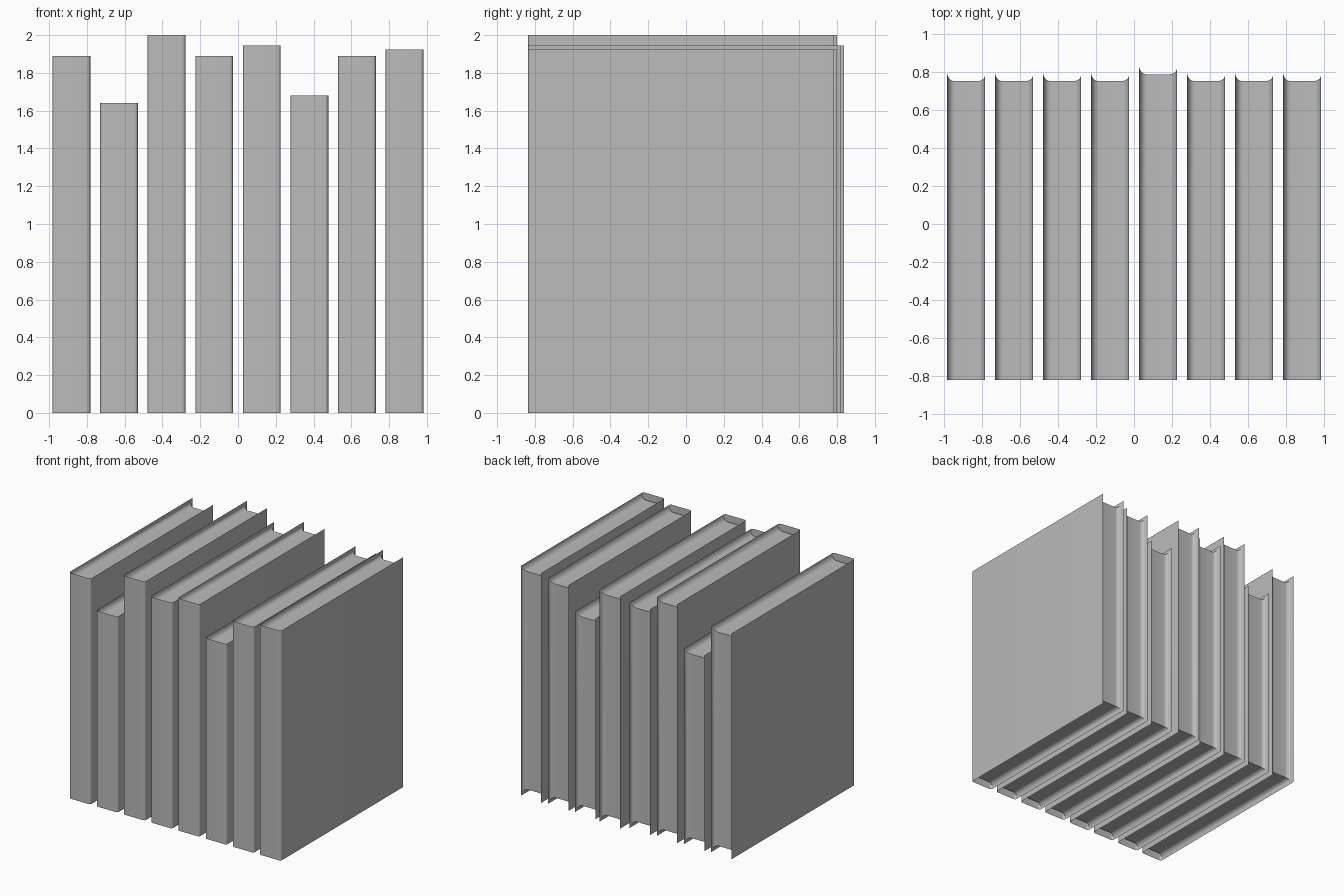
import bpy
import bmesh
import math

cube = bpy.data.objects.get("Cube")
if cube:
    bpy.data.objects.remove(cube, do_unlink=True)

HEIGHTS = [1.89, 1.64, 2.0, 1.89, 1.945, 1.68, 1.89, 1.925]
PITCH = 0.252
HALF = 0.1            # half thickness of a book
FRONT = -0.818        # where the spine curve begins
BULGE = 0.018         # how far the spine stands out
RECESS = 0.05         # how far the pages sit inside the covers
STEPS = 8

grey = bpy.data.materials.new("plain_grey")
grey.use_nodes = True
grey.diffuse_color = (0.5, 0.5, 0.5, 1)
grey.node_tree.nodes["Principled BSDF"].inputs["Base Color"].default_value = (0.5, 0.5, 0.5, 1)


def rounded_profile(radius):
    """Pairs of x and fall: fall is 1 at the covers and eases to 0 in the middle."""
    side = []
    for i in range(STEPS + 1):
        a = math.pi / 2 * i / STEPS
        side.append((-HALF + radius * (1 - math.cos(a)), 1 - math.sin(a)))
    return side + [(-x, f) for x, f in reversed(side)]


def add_strips(bm, rows):
    """Skin neighbouring rows of points with quads."""
    rows = [[bm.verts.new(p) for p in row] for row in rows]
    for r, s in zip(rows, rows[1:]):
        for j in range(len(r) - 1):
            bm.faces.new((r[j], s[j], s[j + 1], r[j + 1]))


def finish(bm, name, x):
    mesh = bpy.data.meshes.new(name)
    bm.to_mesh(mesh)
    bm.free()
    mesh.materials.append(grey)
    obj = bpy.data.objects.new(name, mesh)
    obj.location.x = x
    bpy.context.collection.objects.link(obj)
    bpy.ops.object.select_all(action='DESELECT')
    obj.select_set(True)
    bpy.context.view_layer.objects.active = obj
    bpy.ops.object.shade_smooth_by_angle(angle=math.radians(35))


def build_book(number, height):
    x0 = (number - 4.5) * PITCH
    middle = 0.786 if number == 5 else 0.75
    left_tip, right_tip = middle + RECESS, middle + 0.034

    # Page block: hollowed top, fore edge and bottom
    rows = []
    for x, f in rounded_profile(0.04):
        tip = left_tip if x < 0 else right_tip
        back = middle + (tip - middle) * f
        d = RECESS * (1 - f)
        rows.append([(x, FRONT, height - d), (x, back, height - d),
                     (x, back, d), (x, FRONT, d)])
    bm = bmesh.new()
    add_strips(bm, rows)
    finish(bm, f"pages_{number}", x0)

    # Thin cover: rounded spine and two flat boards
    bm = bmesh.new()
    add_strips(bm, [[(x, FRONT - BULGE * (1 - f), 0), (x, FRONT - BULGE * (1 - f), height)]
                    for x, f in rounded_profile(BULGE)])
    for x, tip in ((-HALF, left_tip), (HALF, right_tip)):
        board = [(x, FRONT, height), (x, tip, height), (x, tip, 0), (x, FRONT, 0)]
        if x > 0:
            board.reverse()
        bm.faces.new([bm.verts.new(p) for p in board])
    bmesh.ops.remove_doubles(bm, verts=bm.verts, dist=0.0001)
    finish(bm, f"cover_{number}", x0)


for n, h in enumerate(HEIGHTS, 1):
    build_book(n, h)
